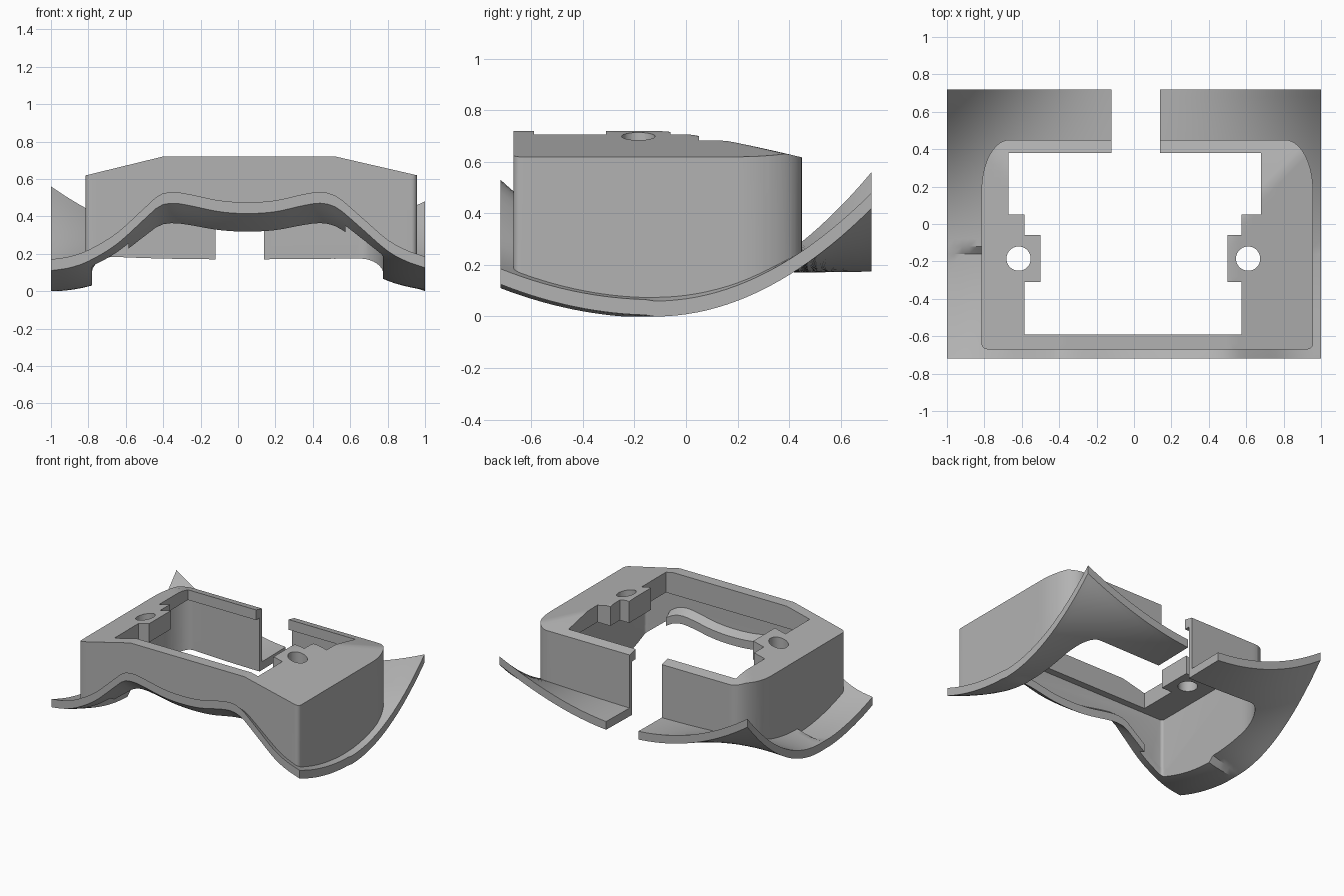
import bpy
import bmesh
import math

cube = bpy.data.objects.get("Cube")
if cube:
    bpy.data.objects.remove(cube)

grey = bpy.data.materials.new("plain grey")
grey.use_nodes = True
GREY = (0.45, 0.45, 0.45, 1)
grey.diffuse_color = GREY
grey.node_tree.nodes["Principled BSDF"].inputs["Base Color"].default_value = GREY

# Underside heights along the front edge of the flange
FRONT = [(-1, .11), (-.9, .125), (-.8, .16), (-.65, .25), (-.5, .385), (-.42, .455),
         (-.35, .47), (-.27, .46), (-.1, .425), (.05, .415), (.2, .425), (.36, .46),
         (.45, .47), (.53, .445), (.65, .345), (.8, .215), (.9, .16), (1, .125)]


def front_height(x):
    """Smooth interpolation through the front edge points."""
    i = max(k for k in range(len(FRONT) - 1) if FRONT[k][0] <= x + 1e-6)

    def slope(k):
        a, b = FRONT[max(k - 1, 0)], FRONT[min(k + 1, len(FRONT) - 1)]
        return (b[1] - a[1]) / (b[0] - a[0])
    (x0, z0), (x1, z1) = FRONT[i], FRONT[i + 1]
    w = x1 - x0
    t = (x - x0) / w
    return (z0 * (1 + 2 * t) * (1 - t) ** 2 + z1 * t * t * (3 - 2 * t)
            + slope(i) * w * t * (1 - t) ** 2 + slope(i + 1) * w * t * t * (t - 1))


def under(x, y):
    """Underside of the saddle-shaped flange."""
    if y < -.12:
        v = (-.12 - y) / .6
        f = front_height(x)
        hump = max(0, (f - .115) / .355)
        return max(0, f - .115 * (1 - v * v) * (1 + 1.4 * hump))
    u = (y + .12) / .84
    side = (.46 - .04 * x) * u * u
    return .17 + (side - .17) * x * x


def roof(x, y):
    """Top of the housing: sloped at both sides and falling to the back."""
    back = .72 - .1 * (max(0, y + .1) / .54) ** 1.3
    return min(.72, .72 + .1 * (x + .4) / .41, .72 - .1 * (x - .52) / .435, back)


def finish(name, bm):
    bmesh.ops.recalc_face_normals(bm, faces=bm.faces)
    mesh = bpy.data.meshes.new(name)
    bm.to_mesh(mesh)
    bm.free()
    ob = bpy.data.objects.new(name, mesh)
    bpy.context.collection.objects.link(ob)
    mesh.materials.append(grey)
    return ob


def sheet(name, low, high, step=.04, nx=50, ny=36):
    """Closed solid between two height functions."""
    bm = bmesh.new()
    layers = []
    for fn in (low, high):
        layers.append([[bm.verts.new((-1 + i * step, -.72 + j * step,
                                      fn(-1 + i * step, -.72 + j * step)))
                        for j in range(ny + 1)] for i in range(nx + 1)])
    for g in layers:
        for i in range(nx):
            for j in range(ny):
                a, b, c, d = g[i][j], g[i + 1][j], g[i + 1][j + 1], g[i][j + 1]
                bm.faces.new((a, b, c))
                bm.faces.new((a, c, d))
    lo, hi = layers
    for i in range(nx):
        for j in (0, ny):
            bm.faces.new((lo[i][j], lo[i + 1][j], hi[i + 1][j], hi[i][j]))
    for j in range(ny):
        for i in (0, nx):
            bm.faces.new((lo[i][j], lo[i][j + 1], hi[i][j + 1], hi[i][j]))
    return finish(name, bm)


def prism(name, outline, z0, z1):
    bm = bmesh.new()
    face = bm.faces.new([bm.verts.new((x, y, z0)) for x, y in outline])
    new = bmesh.ops.extrude_face_region(bm, geom=[face])["geom"]
    bmesh.ops.translate(bm, vec=(0, 0, z1 - z0),
                        verts=[v for v in new if isinstance(v, bmesh.types.BMVert)])
    return finish(name, bm)


def box(name, x0, x1, y0, y1, z0, z1):
    return prism(name, [(x0, y0), (x1, y0), (x1, y1), (x0, y1)], z0, z1)


def arc(cx, cy, rx, ry, start, n):
    return [(cx + rx * math.cos(math.radians(start + 90 * k / n)),
             cy + ry * math.sin(math.radians(start + 90 * k / n))) for k in range(n + 1)]


def rounded(x0, x1, y0, y1, rx, ry, r):
    """Outline with small front corners and wide elliptical back corners."""
    return (arc(x0 + r, y0 + r, r, r, 180, 5) + arc(x1 - r, y0 + r, r, r, 270, 5)
            + arc(x1 - rx, y1 - ry, rx, ry, 0, 14) + arc(x0 + rx, y1 - ry, rx, ry, 90, 14))


def boolean(ob, tool, op="DIFFERENCE"):
    mod = ob.modifiers.new("cut", "BOOLEAN")
    mod.object = tool
    mod.operation = op
    mod.solver = "EXACT"
    bpy.context.view_layer.objects.active = ob
    bpy.ops.object.modifier_apply(modifier=mod.name)
    bpy.data.objects.remove(tool)


CAVITY = rounded(-.78, .775, -.64, .42, .13, .24, .02)

# Curved flange, open in the middle and split at the back
flange = sheet("saddle_flange", under, lambda x, y: under(x, y) + .06)
opening = prism("flange_cutter", CAVITY, -1, 2)
boolean(opening, box("front_lip_keeper", -.585, .575, -.8, -.59, -2, 3))
boolean(flange, opening)
boolean(flange, box("flange_gap_cutter", -.12, .14, .3, 1, -1, 2))

# Housing walls and roof, resting on the flange
housing = prism("housing", rounded(-.815, .957, -.67, .45, .15, .27, .03), -.5, 1.5)
boolean(housing, sheet("envelope", lambda x, y: under(x, y) + .05, roof), "INTERSECT")
boolean(housing, prism("cavity_cutter", CAVITY, -1, .56))

# Roof opening with two inward screw tabs
left = [(-.67, .38), (-.67, .05), (-.585, .05), (-.585, -.06), (-.5, -.06),
        (-.5, -.31), (-.585, -.31), (-.585, -.59)]
right = [(.575, -.59), (.575, -.31), (.5, -.31), (.5, -.06), (.575, -.06),
         (.575, .05), (.68, .05), (.68, .38)]
boolean(housing, prism("roof_cutter", left + right, .5, 1))
boolean(housing, box("wall_gap_cutter", -.12, .14, .3, 1, -1, 2))

# Screw holes
for x in (-.617, .61):
    ring = [(x + .065 * math.cos(k * math.pi / 16), -.185 + .065 * math.sin(k * math.pi / 16))
            for k in range(32)]
    boolean(housing, prism("screw_cutter", ring, .45, 1))

for ob in (flange, housing):
    bpy.ops.object.select_all(action="DESELECT")
    ob.select_set(True)
    bpy.context.view_layer.objects.active = ob
    bpy.ops.object.shade_smooth_by_angle(angle=math.radians(30))
